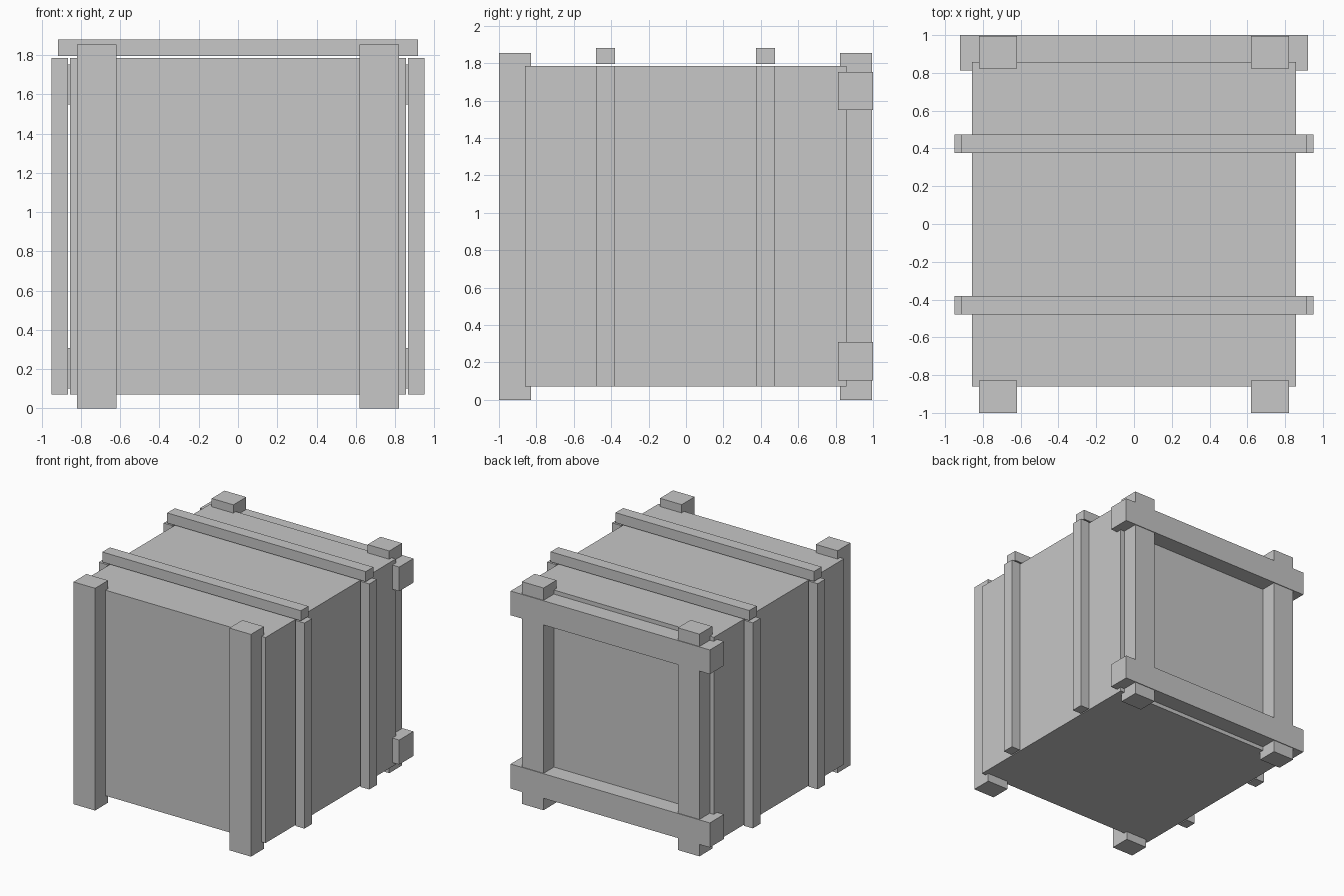
import bpy

cube = bpy.data.objects.get("Cube")
if cube:
    bpy.data.objects.remove(cube, do_unlink=True)

grey = bpy.data.materials.new("plain_grey")
grey.use_nodes = True
grey.diffuse_color = (0.57, 0.57, 0.57, 1)
grey.node_tree.nodes["Principled BSDF"].inputs["Base Color"].default_value = grey.diffuse_color


def block(name, x, y, z):
    """Axis-aligned block from (low, high) ranges."""
    spans = (x, y, z)
    bpy.ops.mesh.primitive_cube_add(size=1, location=[(a + b) / 2 for a, b in spans])
    ob = bpy.context.object
    ob.name = ob.data.name = name
    ob.scale = [abs(b - a) for a, b in spans]
    bpy.ops.object.transform_apply(location=False, rotation=False, scale=True)
    ob.data.materials.append(grey)
    return ob


# Crate body
block("crate_body", (-0.857, 0.857), (-0.861, 0.857), (0.07, 1.786))

# Corner posts, which also act as feet
for side, s in (("left", 1), ("right", -1)):
    x = (s * 0.62, s * 0.82)
    block(f"front_post_{side}", x, (-1.0, -0.828), (0, 1.855))
    block(f"back_post_{side}", x, (0.824, 0.994), (0, 1.855))

# Horizontal rails across the back
block("back_rail_lower", (-0.92, 0.92), (0.812, 1.0), (0.103, 0.308))
block("back_rail_upper", (-0.92, 0.92), (0.812, 1.0), (1.55, 1.752))

# Battens over the lid and down both sides
for place, y in (("front", -0.43), ("back", 0.425)):
    span = (y - 0.05, y + 0.05)
    block(f"lid_batten_{place}", (-0.917, 0.917), span, (1.796, 1.88))
    for side, s in (("left", 1), ("right", -1)):
        block(f"side_batten_{place}_{side}", (s * 0.867, s * 0.95), span, (0.07, 1.786))
